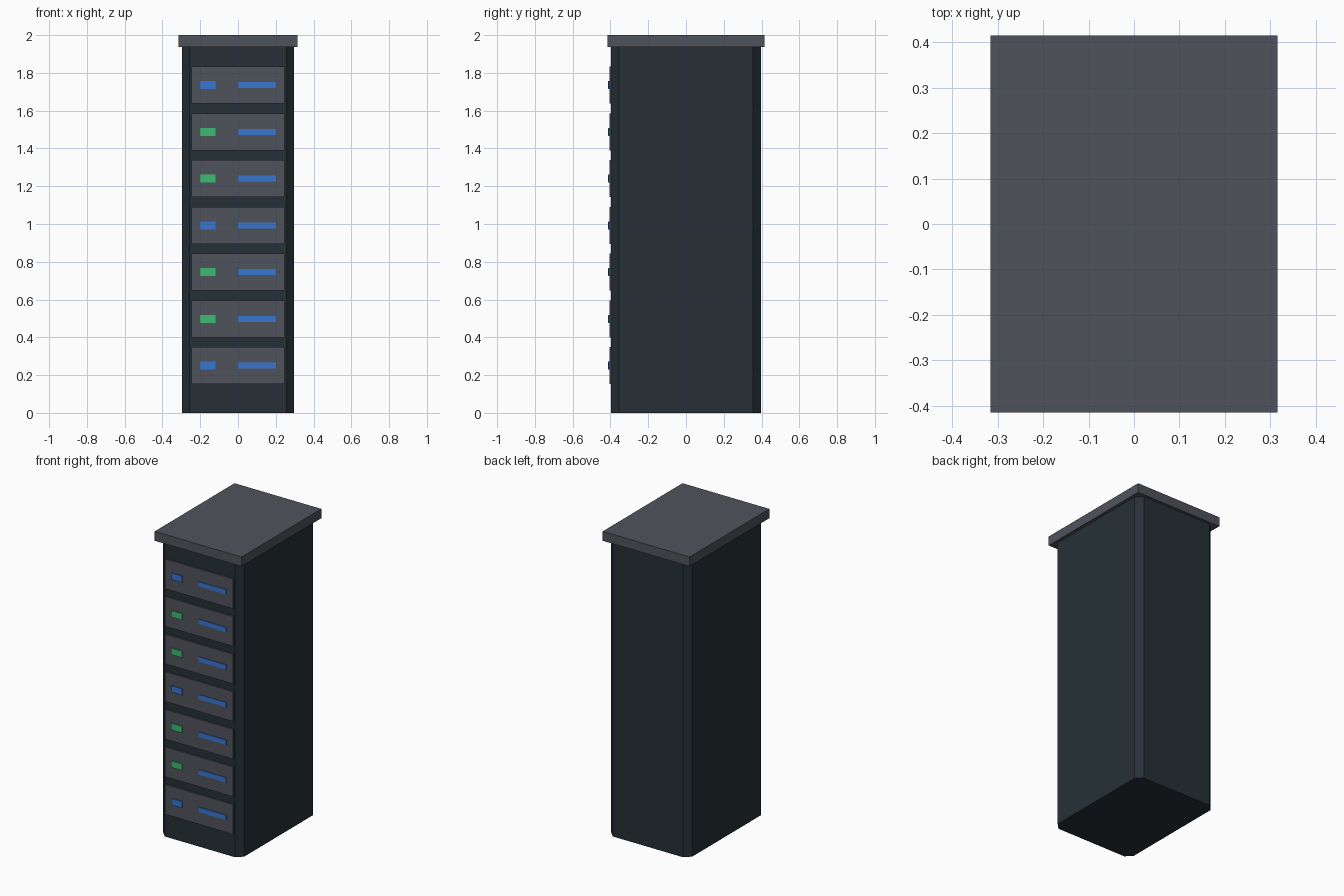
import bpy
import bmesh

if "Cube" in bpy.data.objects:
    bpy.data.objects.remove(bpy.data.objects["Cube"])


def material(name, rgb):
    mat = bpy.data.materials.new(name)
    mat.use_nodes = True
    mat.diffuse_color = (*rgb, 1)
    mat.node_tree.nodes["Principled BSDF"].inputs["Base Color"].default_value = (*rgb, 1)
    return mat


charcoal = material("dark charcoal", (0.019, 0.03, 0.038))
grey = material("slate grey", (0.08, 0.086, 0.104))
green = material("indicator green", (0.048, 0.49, 0.16))
blue = material("indicator blue", (0.04, 0.18, 0.64))


def box(name, mat, x, y, z, chamfer=0):
    """Box from (min, max) ranges; chamfer cuts the upright edges flat."""
    bm = bmesh.new()
    bmesh.ops.create_cube(bm, size=1)
    for v in bm.verts:
        v.co = [r[0] if c < 0 else r[1] for c, r in zip(v.co, (x, y, z))]
    if chamfer:
        uprights = [e for e in bm.edges
                    if abs(e.verts[0].co.z - e.verts[1].co.z) > 0.01]
        bmesh.ops.bevel(bm, geom=uprights, offset=chamfer, segments=1,
                        affect='EDGES')
    mesh = bpy.data.meshes.new(name)
    bm.to_mesh(mesh)
    bm.free()
    mesh.materials.append(mat)
    obj = bpy.data.objects.new(name, mesh)
    bpy.context.collection.objects.link(obj)
    return obj


# Cabinet body and overhanging lid
FRONT = -0.396
box("cabinet_body", charcoal, (-0.296, 0.296), (FRONT, -FRONT), (0, 1.94), 0.04)
box("cabinet_lid", grey, (-0.316, 0.316), (-0.415, 0.415), (1.938, 2))

# Stacked units, each with a status light and a drive bar
lights = [blue, green, green, blue, green, green, blue]
for i, light in enumerate(lights):
    z = 0.25 + i * 0.2475
    n = i + 1

    def span(half):
        return (z - half, z + half)

    box(f"unit_panel_{n}", grey, (-0.247, 0.247), (FRONT - 0.009, FRONT + 0.01), span(0.098))
    box(f"status_light_{n}", light, (-0.2, -0.119), (FRONT - 0.016, FRONT), span(0.021))
    box(f"drive_bar_{n}", blue, (0, 0.2), (FRONT - 0.014, FRONT), span(0.016))
